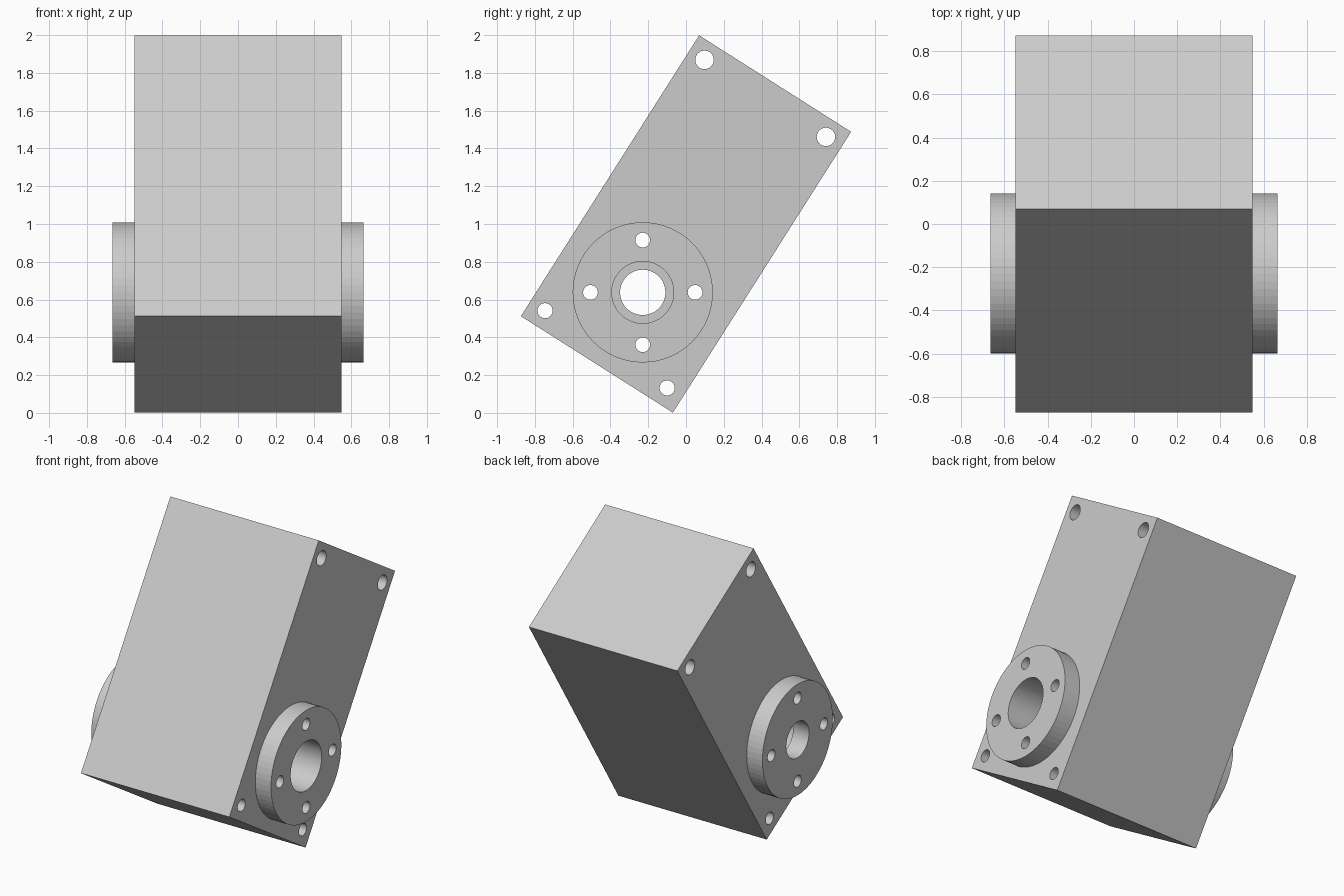
import bpy
from math import radians, cos, sin, pi

if "Cube" in bpy.data.objects:
    bpy.data.objects.remove(bpy.data.objects["Cube"])

HALF_BODY, HALF_FLANGE = 0.548, 0.664
CY, CZ = -0.229, 0.638          # bore axis


def cylinder_x(name, y, z, r, x0, x1, sides=32):
    """Cylinder lying along x from x0 to x1."""
    bpy.ops.mesh.primitive_cylinder_add(vertices=sides, radius=r, depth=x1 - x0,
                                        location=((x0 + x1) / 2, y, z),
                                        rotation=(0, pi / 2, 0))
    obj = bpy.context.object
    obj.name = name
    return obj


def combine(target, tool, operation):
    """Apply a boolean and remove the tool object."""
    mod = target.modifiers.new(operation, 'BOOLEAN')
    mod.operation, mod.solver, mod.object = operation, 'EXACT', tool
    bpy.context.view_layer.objects.active = target
    bpy.ops.object.modifier_apply(modifier=mod.name)
    bpy.data.objects.remove(tool)


# Tilted block
bpy.ops.mesh.primitive_cube_add(size=1, location=(0, 0, 1))
housing = bpy.context.object
housing.name = "bearing_housing"
housing.scale = (2 * HALF_BODY, 0.953, 1.761)
housing.rotation_euler.x = radians(-32.4)
bpy.ops.object.transform_apply(location=True, rotation=True, scale=True)

# Round flanges on both sides, made as one boss through the block
combine(housing, cylinder_x("flange", CY, CZ, 0.371, -HALF_FLANGE, HALF_FLANGE, 64), 'UNION')

# Stepped bore: wide from the right, narrow through the left flange
combine(housing, cylinder_x("wide_bore", CY, CZ, 0.164, -HALF_BODY, 1, 64), 'DIFFERENCE')
combine(housing, cylinder_x("narrow_bore", CY, CZ, 0.12, -1, 0, 64), 'DIFFERENCE')

# Flange bolt holes, then corner holes (larger at the upper end)
holes = [(CY + 0.277 * cos(i * pi / 2), CZ + 0.277 * sin(i * pi / 2), 0.039) for i in range(4)]
holes += [(-0.746, 0.541, 0.04), (-0.10, 0.132, 0.04),
          (0.098, 1.869, 0.049), (0.741, 1.461, 0.049)]
for y, z, r in holes:
    combine(housing, cylinder_x("bolt_hole", y, z, r, -1, 1), 'DIFFERENCE')
